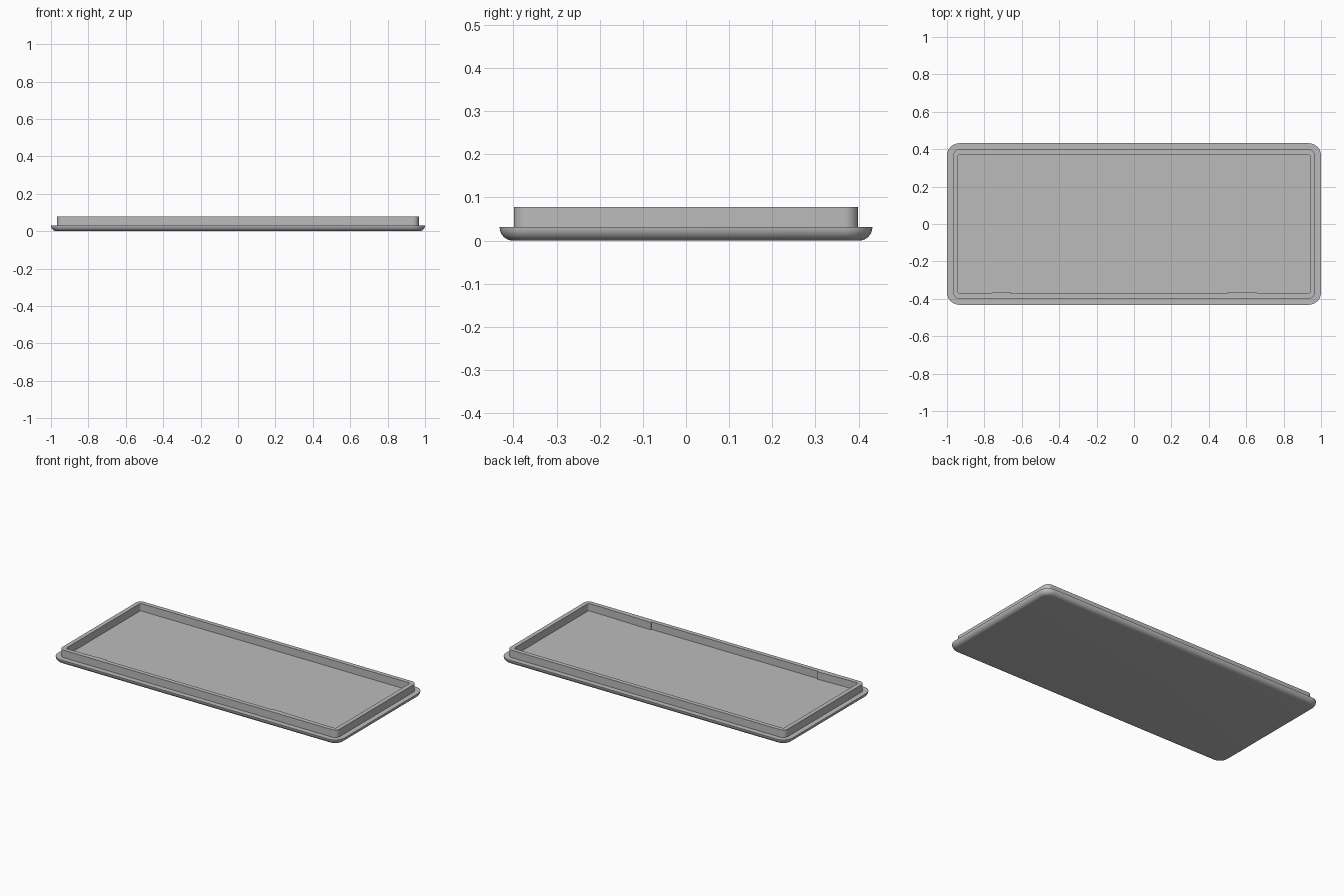
import bpy, bmesh, math

cube = bpy.data.objects.get("Cube")
if cube:
    bpy.data.objects.remove(cube, do_unlink=True)

grey = bpy.data.materials.new("plain grey")
grey.use_nodes = True
colour = (0.5, 0.5, 0.5, 1)
grey.diffuse_color = colour
grey.node_tree.nodes["Principled BSDF"].inputs["Base Color"].default_value = colour

SEGMENTS = 8


def finish(bm, name):
    bmesh.ops.recalc_face_normals(bm, faces=bm.faces)
    mesh = bpy.data.meshes.new(name)
    bm.to_mesh(mesh)
    bm.free()
    mesh.materials.append(grey)
    obj = bpy.data.objects.new(name, mesh)
    bpy.context.collection.objects.link(obj)
    return obj


def rounded_ring(bm, hx, hy, radius, z):
    """Loop of vertices around a rectangle with rounded corners."""
    ring = []
    for corner, (sx, sy) in enumerate([(1, 1), (-1, 1), (-1, -1), (1, -1)]):
        for i in range(SEGMENTS + 1):
            a = math.pi / 2 * (corner + i / SEGMENTS)
            ring.append(bm.verts.new((sx * (hx - radius) + radius * math.cos(a),
                                      sy * (hy - radius) + radius * math.sin(a), z)))
    return ring


# Tray lid: rounded underside, flange, upright rim and recessed floor
HX, HY, FLANGE, TOP = 1.0, 0.432, 0.031, 0.078
sections = []
for i in range(SEGMENTS + 1):
    a = math.pi / 2 * i / SEGMENTS
    inset = FLANGE * (1 - math.sin(a))
    sections.append((inset, 0.066 - inset, FLANGE * (1 - math.cos(a))))
sections += [(0.033, 0.033, FLANGE), (0.033, 0.033, TOP),
             (0.06, 0.008, TOP), (0.06, 0.008, FLANGE)]

bm = bmesh.new()
rings = [rounded_ring(bm, HX - inset, HY - inset, r, z) for inset, r, z in sections]
for low, high in zip(rings, rings[1:]):
    for i in range(len(low)):
        j = (i + 1) % len(low)
        bm.faces.new((low[i], low[j], high[j], high[i]))
bm.faces.new(rings[0][::-1])
bm.faces.new(rings[-1])
lid = finish(bm, "tray_lid")
bpy.ops.object.select_all(action="DESELECT")
lid.select_set(True)
bpy.context.view_layer.objects.active = lid
bpy.ops.object.shade_smooth_by_angle(angle=math.radians(35))


# Tapered thickenings inside the front wall, either side of a shallow recess
def wall_wedge(name, x_thin, x_thick):
    bm = bmesh.new()
    wall = -(HY - 0.06)
    outline = [(x_thin, wall), (x_thick, wall), (x_thick, wall + 0.008)]
    base = bm.faces.new([bm.verts.new((x, y, FLANGE)) for x, y in outline])
    grown = bmesh.ops.extrude_face_region(bm, geom=[base])["geom"]
    bmesh.ops.translate(bm, vec=(0, 0, TOP - FLANGE),
                        verts=[v for v in grown if isinstance(v, bmesh.types.BMVert)])
    finish(bm, name)


wall_wedge("front_wall_wedge_right", -0.88, -0.66)
wall_wedge("front_wall_wedge_left", 0.85, 0.5)
